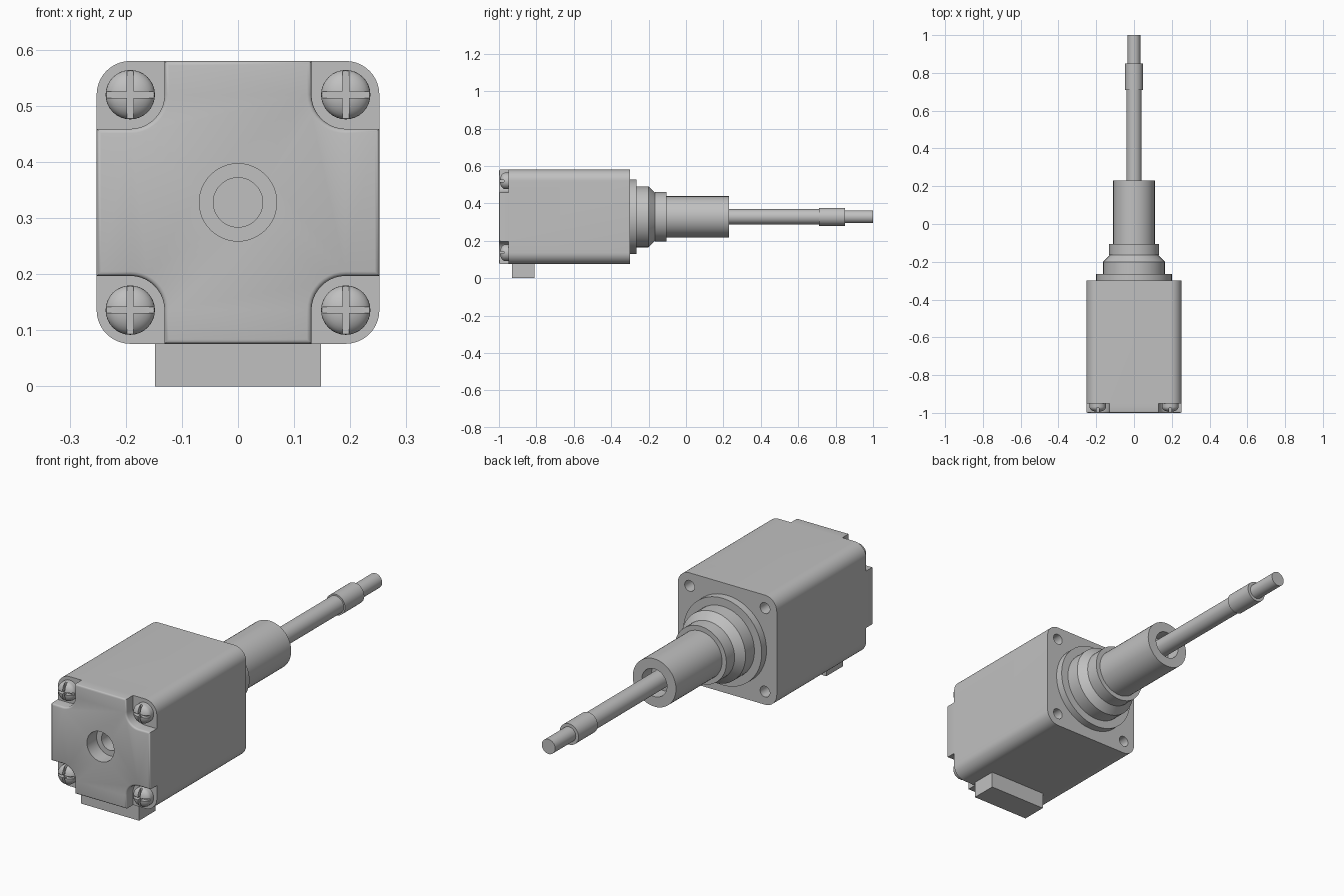
import bpy, bmesh
from math import cos, sin, pi, radians

if "Cube" in bpy.data.objects:
    bpy.data.objects.remove(bpy.data.objects["Cube"], do_unlink=True)

AXIS_Z = 0.328     # height of the main axis
HALF = 0.252       # half width of the housing
SCREW = 0.192      # screw offset from the axis
NOTCH = 0.131      # inner edge of the corner notches
CORNERS = [(sx, sz) for sx in (-1, 1) for sz in (-1, 1)]

grey = bpy.data.materials.new("plain grey")
grey.use_nodes = True
GREY = (0.53, 0.53, 0.53, 1)
grey.diffuse_color = GREY
bsdf = grey.node_tree.nodes["Principled BSDF"]
bsdf.inputs["Base Color"].default_value = GREY
bsdf.inputs["Roughness"].default_value = 0.6


def finish(name, bm, loc=(0, 0, AXIS_Z)):
    bmesh.ops.remove_doubles(bm, verts=bm.verts, dist=1e-5)
    bmesh.ops.recalc_face_normals(bm, faces=bm.faces)
    mesh = bpy.data.meshes.new(name)
    bm.to_mesh(mesh)
    bm.free()
    mesh.materials.append(grey)
    obj = bpy.data.objects.new(name, mesh)
    obj.location = loc
    bpy.context.collection.objects.link(obj)
    return obj


def activate(obj):
    bpy.ops.object.select_all(action='DESELECT')
    obj.select_set(True)
    bpy.context.view_layer.objects.active = obj


def smooth(obj):
    activate(obj)
    bpy.ops.object.shade_smooth_by_angle(angle=radians(32))


def cut(obj, cutter):
    mod = obj.modifiers.new("cut", 'BOOLEAN')
    mod.operation, mod.solver, mod.object = 'DIFFERENCE', 'EXACT', cutter
    activate(obj)
    bpy.ops.object.modifier_apply(modifier=mod.name)
    bpy.data.objects.remove(cutter, do_unlink=True)


def arc(cx, cz, r, start, end, n=10):
    return [(cx + r * cos(start + (end - start) * i / n),
             cz + r * sin(start + (end - start) * i / n)) for i in range(n + 1)]


def prism(name, outline, y0, y1):
    """Extrude an x-z outline along y."""
    bm = bmesh.new()
    face = bm.faces.new([bm.verts.new((x, y0, z)) for x, z in outline])
    new = bmesh.ops.extrude_face_region(bm, geom=[face], use_keep_orig=True)["geom"]
    bmesh.ops.translate(bm, vec=(0, y1 - y0, 0),
                        verts=[v for v in new if isinstance(v, bmesh.types.BMVert)])
    return finish(name, bm)


def lathe(name, profile, loc=(0, 0, AXIS_Z), n=48):
    """Turn (radius, y) points around the y axis."""
    bm = bmesh.new()
    rings = []
    for r, y in profile:
        if r == 0:
            rings.append([bm.verts.new((0, y, 0))] * n)
        else:
            rings.append([bm.verts.new((r * cos(2 * pi * i / n), y, r * sin(2 * pi * i / n)))
                          for i in range(n)])
    for a, b in zip(rings, rings[1:]):
        for i in range(n):
            j = (i + 1) % n
            bm.faces.new(list(dict.fromkeys((a[i], a[j], b[j], b[i]))))
    return finish(name, bm, loc)


def box(name, centre, size):
    bm = bmesh.new()
    bmesh.ops.create_cube(bm, size=1)
    bmesh.ops.scale(bm, vec=size, verts=bm.verts)
    return finish(name, bm, centre)


# Housing: rounded square block
RADIUS = 0.06
c = HALF - RADIUS
outline = []
for k, (sx, sz) in enumerate([(1, 1), (-1, 1), (-1, -1), (1, -1)]):
    outline += arc(sx * c, sz * c, RADIUS, k * pi / 2, (k + 1) * pi / 2)
housing = prism("housing", outline, -1, -0.30)

# Corner notches for the screws
notch = [(NOTCH, 0.3)] + arc(SCREW, SCREW, SCREW - NOTCH, pi, 1.5 * pi) + [(0.3, NOTCH), (0.3, 0.3)]
for sx, sz in CORNERS:
    cut(housing, prism("notch_cutter", [(sx * x, sz * z) for x, z in notch], -1.1, -0.95))

# Soft rim around the front face
bm = bmesh.new()
bm.from_mesh(housing.data)
bmesh.ops.dissolve_limit(bm, angle_limit=radians(1), verts=bm.verts, edges=bm.edges)
rim = [e for e in bm.edges if all(abs(v.co.y + 1) < 1e-4 for v in e.verts)]
bmesh.ops.bevel(bm, geom=rim, offset=0.008, segments=3, profile=0.5, affect='EDGES')
bm.to_mesh(housing.data)
bm.free()

# Stepped front hole and rear mounting holes
cut(housing, lathe("front_hole_cutter", [(0, -1.1), (0.069, -1.1), (0.069, -0.93),
                                         (0.044, -0.93), (0.044, -0.85), (0, -0.85)]))
for sx, sz in CORNERS:
    cut(housing, lathe("rear_hole_cutter", [(0, -0.4), (0.025, -0.4), (0.025, -0.2), (0, -0.2)],
                       (sx * SCREW, 0, AXIS_Z + sz * SCREW), 24))
smooth(housing)

# Domed screws with cross slots
dome = [(0.044 * cos(t * pi / 16), -0.968 - 0.027 * sin(t * pi / 16)) for t in range(8)]
for sx, sz in CORNERS:
    side = ("lower", "upper")[sz > 0] + ("_right", "_left")[sx > 0]
    loc = (sx * SCREW, 0, AXIS_Z + sz * SCREW)
    screw = lathe("screw_" + side, [(0, -0.94), (0.044, -0.94)] + dome + [(0, -0.995)], loc, 32)
    for size in ((0.011, 0.04, 0.1), (0.1, 0.04, 0.011)):
        cut(screw, box("slot_cutter", (loc[0], -0.994, loc[2]), size))
    smooth(screw)

# Stepped rear collar and hollow sleeve
smooth(lathe("collar_and_sleeve", [
    (0, -0.31), (0.2, -0.31), (0.2, -0.265), (0.163, -0.265), (0.163, -0.2),
    (0.128, -0.165), (0.132, -0.165), (0.132, -0.105), (0.11, -0.105), (0.11, 0.23),
    (0.064, 0.23), (0.064, 0.16), (0, 0.16)]))

# Shaft with a thicker ring and a thinner tip
smooth(lathe("shaft", [
    (0, 0.15), (0.041, 0.15), (0.041, 0.71), (0.048, 0.71), (0.048, 0.85),
    (0.034, 0.85), (0.034, 1), (0, 1)], n=32))

# Connector block under the housing
box("connector_block", (0, -0.87, 0.045), (0.295, 0.12, 0.09))
